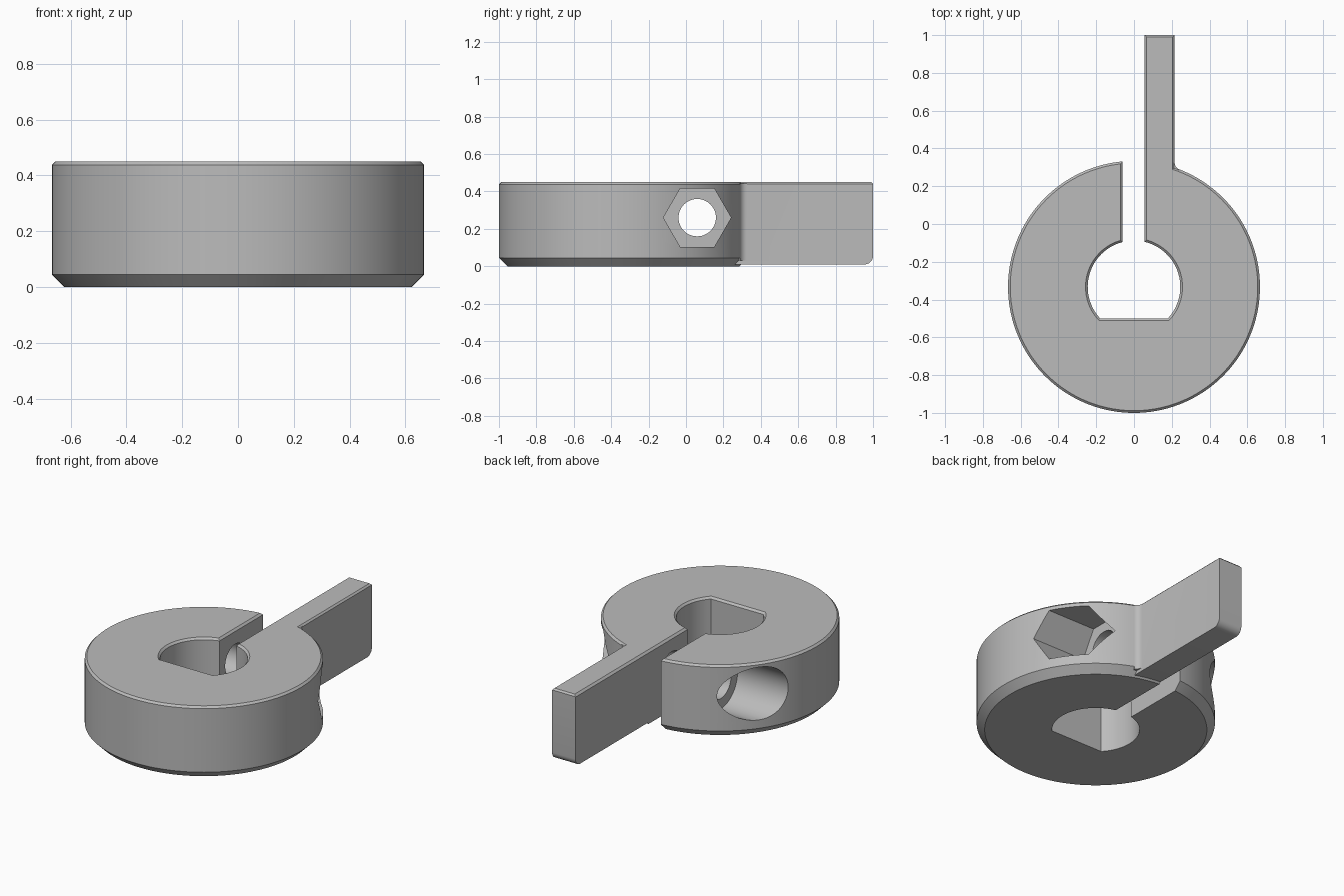
import bpy, bmesh, math
from mathutils import Matrix

cube = bpy.data.objects.get("Cube")
if cube:
    bpy.data.objects.remove(cube, do_unlink=True)

CY, R, H = -0.333, 0.667, 0.45          # ring centre, radius, height
SCREW_Y, SCREW_Z = 0.06, 0.26           # clamp screw axis

grey = bpy.data.materials.new("plain grey")
grey.use_nodes = True
colour = (0.5, 0.5, 0.5, 1)
grey.diffuse_color = colour
grey.node_tree.nodes["Principled BSDF"].inputs["Base Color"].default_value = colour


def finish(name, bm):
    bmesh.ops.recalc_face_normals(bm, faces=bm.faces)
    mesh = bpy.data.meshes.new(name)
    bm.to_mesh(mesh)
    bm.free()
    mesh.materials.append(grey)
    ob = bpy.data.objects.new(name, mesh)
    bpy.context.collection.objects.link(ob)
    return ob


def loft(name, levels):
    """Solid through matching outlines, given as (z, [(x, y), ...])."""
    bm = bmesh.new()
    loops = [[bm.verts.new((x, y, z)) for x, y in pts] for z, pts in levels]
    n = len(loops[0])
    for a, b in zip(loops, loops[1:]):
        for i in range(n):
            j = (i + 1) % n
            bm.faces.new((a[i], a[j], b[j], b[i]))
    bm.faces.new(loops[0][::-1])
    bm.faces.new(loops[-1])
    return finish(name, bm)


def arc(cx, cy, r, a0, a1, n):
    return [(cx + r * math.cos(a0 + (a1 - a0) * i / n),
             cy + r * math.sin(a0 + (a1 - a0) * i / n)) for i in range(n + 1)]


def circle(r):
    return arc(0, CY, r, 0, math.tau, 144)[:-1]


def keyhole(d):
    """Slot joined to a bore with one flat, grown outward by d."""
    r, right, left, flat = 0.245 + d, 0.055 + d, -0.06 - d, -0.5 - d
    low = math.asin((flat - CY) / r)
    bore = arc(0, CY, r, math.acos(left / r), math.pi - low, 24)
    bore += arc(0, CY, r, low, math.acos(right / r), 24)
    return [(right, 1.3), (left, 1.3)] + bore


def screw_cutter(name, radius, sides, x0, x1):
    bm = bmesh.new()
    bmesh.ops.create_cone(bm, cap_ends=True, segments=sides, radius1=radius,
                          radius2=radius, depth=x1 - x0)
    bm.transform(Matrix.Translation(((x0 + x1) / 2, SCREW_Y, SCREW_Z))
                 @ Matrix.Rotation(math.pi / 2, 4, 'Y'))
    ob = finish(name, bm)
    # one hexagon corner points straight up
    return ob


def combine(target, tool, operation):
    mod = target.modifiers.new(tool.name, 'BOOLEAN')
    mod.operation, mod.solver, mod.object = operation, 'EXACT', tool
    bpy.context.view_layer.objects.active = target
    bpy.ops.object.modifier_apply(modifier=mod.name)
    bpy.data.objects.remove(tool, do_unlink=True)


# Ring with a wide bottom chamfer and a fine top one
collar = loft("clamp_collar", [(0, circle(R - 0.045)), (0.045, circle(R)),
                               (H - 0.012, circle(R)), (H, circle(R - 0.012))])

# Lever arm: bar with a rounded lower tip and chamfered top edges
bm = bmesh.new()
bmesh.ops.create_cube(bm, size=1)
bm.transform(Matrix.Translation((0.1075, 0.6, 0.23))
             @ Matrix.Diagonal((0.215, 0.8, 0.44, 1)))


def edges_where(test):
    return [e for e in bm.edges if all(test(v.co) for v in e.verts)]


bmesh.ops.bevel(bm, geom=edges_where(lambda c: c.y > 0.99 and c.z < 0.02),
                offset=0.045, segments=6, profile=0.5, affect='EDGES')
top = edges_where(lambda c: c.z > 0.44 and c.y > 0.99)
top += edges_where(lambda c: c.z > 0.44 and c.x > 0.2)
bmesh.ops.bevel(bm, geom=top, offset=0.01, segments=1, affect='EDGES')
combine(collar, finish("lever", bm), 'UNION')

# Small fillet where the lever meets the ring
fr = 0.04
fx = 0.215 + fr
fy = CY + math.sqrt((R + fr) ** 2 - fx ** 2)
web = arc(fx, fy, fr, math.pi, math.atan2(CY - fy, -fx) + math.tau, 6)
web += [(0.22, 0.25), (0.18, 0.25), (0.18, fy)]
combine(collar, loft("fillet", [(0.03, web), (H - 0.008, web)]), 'UNION')

# Bore and slot, flared at the top edge
combine(collar, loft("keyhole", [(-0.1, keyhole(0)), (H - 0.012, keyhole(0)),
                                 (H + 0.01, keyhole(0.022))]), 'DIFFERENCE')

# Screw hole, round head pocket and hexagonal nut pocket
combine(collar, screw_cutter("screw_hole", 0.1, 48, -0.9, 0.9), 'DIFFERENCE')
combine(collar, screw_cutter("head_pocket", 0.163, 64, -0.9, -0.28), 'DIFFERENCE')
combine(collar, screw_cutter("nut_pocket", 0.181, 6, 0.27, 0.9), 'DIFFERENCE')

bpy.ops.object.select_all(action='DESELECT')
collar.select_set(True)
bpy.context.view_layer.objects.active = collar
bpy.ops.object.shade_smooth_by_angle(angle=math.radians(25))
